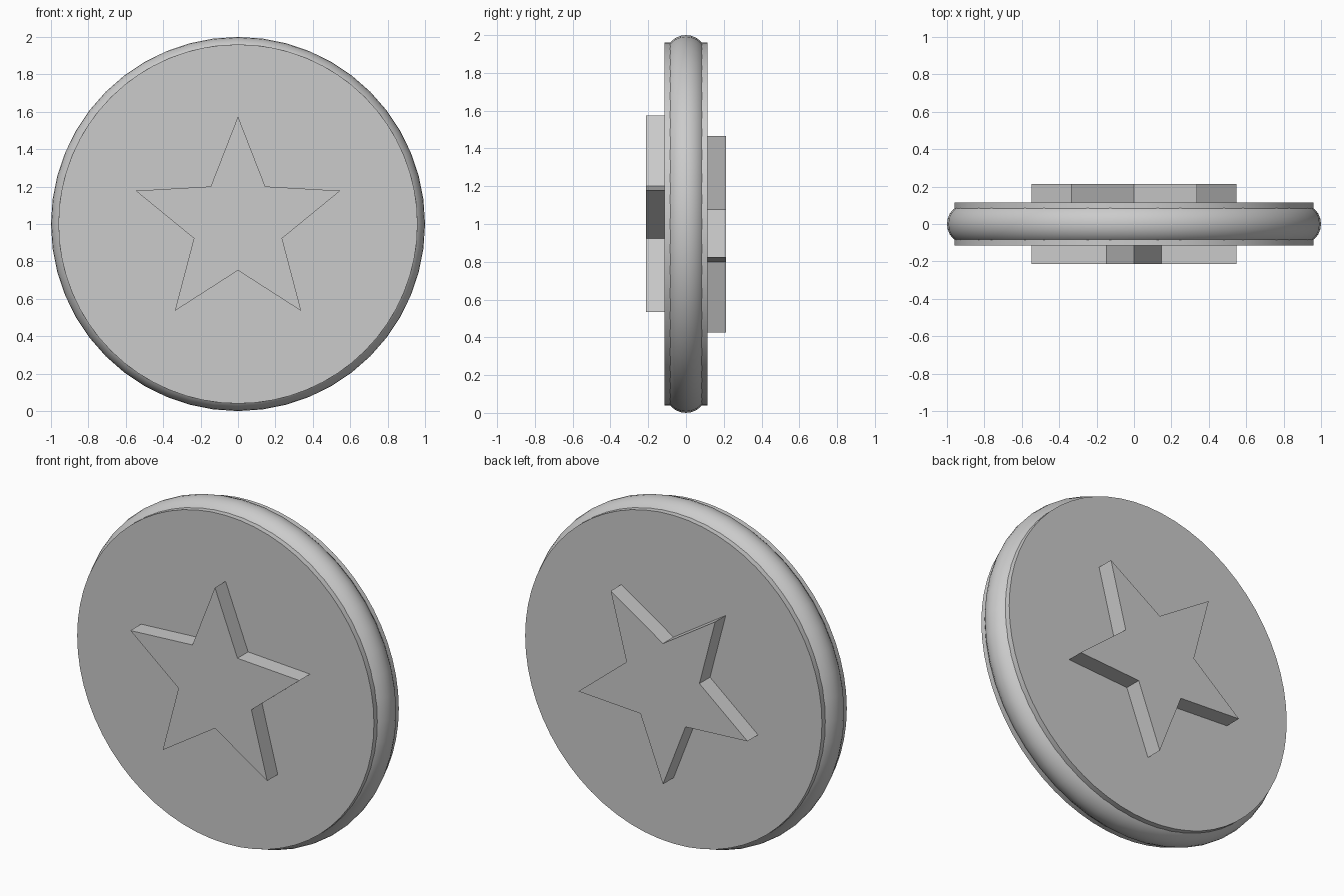
import bpy
import bmesh
from math import sin, cos, pi

cube = bpy.data.objects.get("Cube")
if cube:
    bpy.data.objects.remove(cube, do_unlink=True)

# Single plain grey
grey = bpy.data.materials.new("plain grey")
grey.use_nodes = True
colour = (0.6, 0.6, 0.6, 1)
grey.diffuse_color = colour
grey.node_tree.nodes["Principled BSDF"].inputs["Base Color"].default_value = colour

CENTRE = (0, 0, 1)
HALF_DEPTH = 0.115


def finish(name, smooth):
    obj = bpy.context.object
    obj.name = obj.data.name = name
    obj.data.materials.append(grey)
    if smooth:
        bpy.ops.object.shade_smooth_by_angle()


def star(name, side, point_up):
    """Extruded five-pointed star on the front (side -1) or back (side 1)."""
    bm = bmesh.new()
    verts = []
    for i in range(10):
        radius = 0.248 if i % 2 else 0.575
        angle = i * pi / 5
        verts.append(bm.verts.new((radius * sin(angle), side * (HALF_DEPTH - 0.02),
                                   point_up * radius * cos(angle))))
    face = bm.faces.new(verts)
    out = bmesh.ops.extrude_face_region(bm, geom=[face])
    moved = [v for v in out["geom"] if isinstance(v, bmesh.types.BMVert)]
    bmesh.ops.translate(bm, verts=moved, vec=(0, side * 0.118, 0))
    bmesh.ops.recalc_face_normals(bm, faces=bm.faces)
    mesh = bpy.data.meshes.new(name)
    bm.to_mesh(mesh)
    bm.free()
    obj = bpy.data.objects.new(name, mesh)
    obj.location = CENTRE
    mesh.materials.append(grey)
    bpy.context.collection.objects.link(obj)


# Flat disc body
bpy.ops.mesh.primitive_cylinder_add(vertices=64, radius=0.96, depth=2 * HALF_DEPTH,
                                    location=CENTRE, rotation=(pi / 2, 0, 0))
finish("disc", True)

# Rounded rim bulging out of the disc edge
bpy.ops.mesh.primitive_torus_add(major_radius=0.89, minor_radius=0.11,
                                 major_segments=48, minor_segments=24,
                                 location=CENTRE, rotation=(pi / 2, 0, 0))
finish("rounded_rim", True)

# Raised stars: upright in front, inverted behind
star("front_star", -1, 1)
star("back_star", 1, -1)
